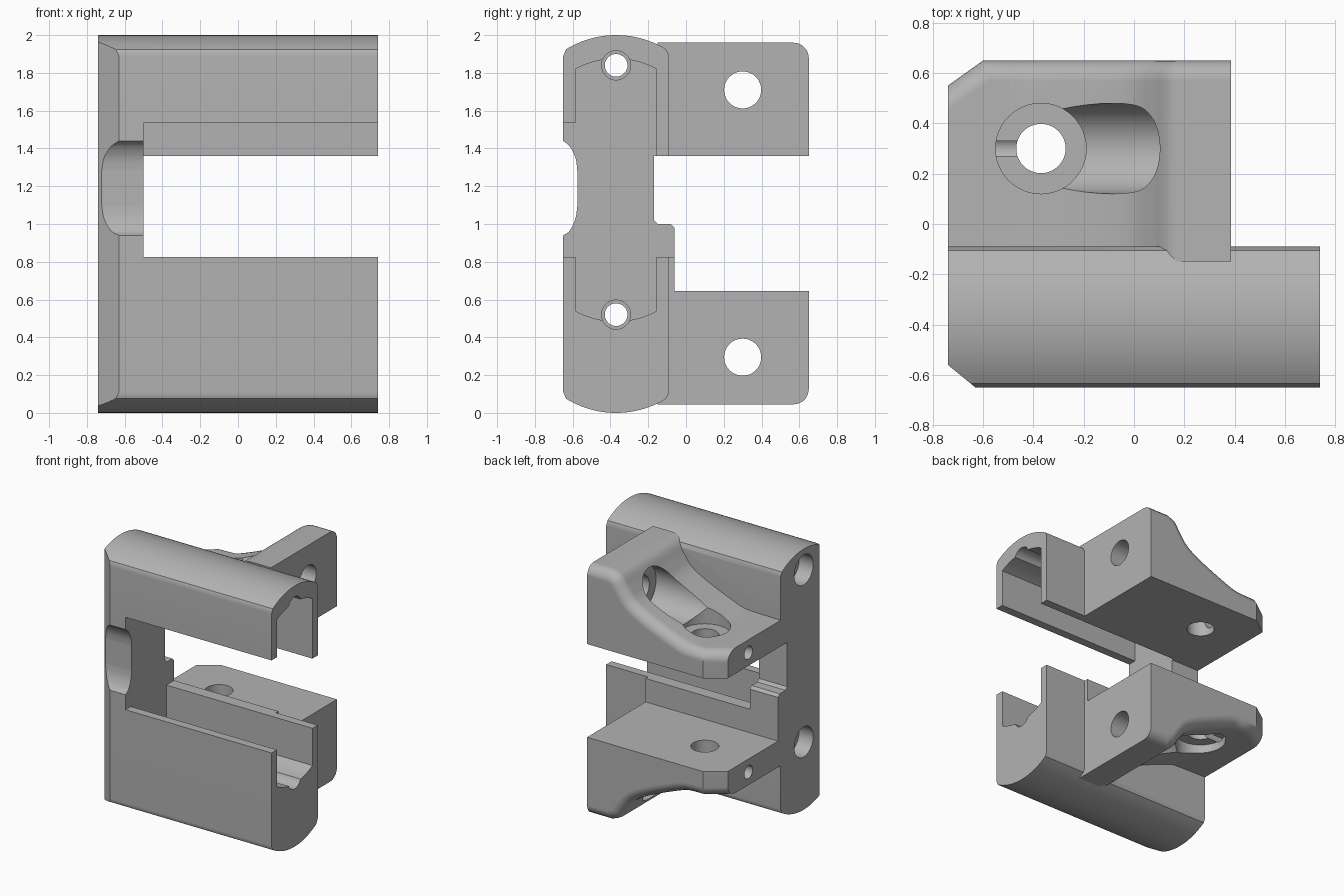
import bpy, bmesh
from math import sin, cos, pi, radians, sqrt
from mathutils import Vector

cube = bpy.data.objects.get("Cube")
if cube:
    bpy.data.objects.remove(cube, do_unlink=True)

grey = bpy.data.materials.new("light_grey")
grey.use_nodes = True
colour = (0.45, 0.45, 0.45, 1)
grey.diffuse_color = colour
grey.node_tree.nodes["Principled BSDF"].inputs["Base Color"].default_value = colour

MID_Y = -0.37       # centre line of the channel body
SUM_Z = 2.005       # upper z + lower z of the mirrored brackets


def circle(u, v, r, n=48):
    return [(u + r * cos(2 * pi * i / n), v + r * sin(2 * pi * i / n)) for i in range(n)]


def crown(half, edge_z, rise, n=20):
    """Shallow arc over the body centre line, from -y to +y."""
    r = (half * half + rise * rise) / (2 * abs(rise))
    s = 1 if rise > 0 else -1
    ys = [-half + 2 * half * i / n for i in range(n + 1)]
    return [(MID_Y + y, edge_z + rise - s * (r - sqrt(r * r - y * y))) for y in ys]


def prism_mesh(points, axis, lo, hi):
    """Extrude a closed 2D profile along one axis."""
    place = {"x": lambda a, b, t: (t, a, b),
             "y": lambda a, b, t: (a, t, b),
             "z": lambda a, b, t: (a, b, t)}[axis]
    bm = bmesh.new()
    face = bm.faces.new([bm.verts.new(place(a, b, lo)) for a, b in points])
    top = bmesh.ops.extrude_face_region(bm, geom=[face])["geom"]
    step = Vector(place(0, 0, hi - lo))
    bmesh.ops.translate(bm, vec=step, verts=[g for g in top if isinstance(g, bmesh.types.BMVert)])
    bmesh.ops.recalc_face_normals(bm, faces=bm.faces[:])
    return bm


def to_object(name, bm):
    mesh = bpy.data.meshes.new(name)
    bm.to_mesh(mesh)
    bm.free()
    mesh.materials.append(grey)
    ob = bpy.data.objects.new(name, mesh)
    bpy.context.collection.objects.link(ob)
    return ob


def combine(target, tool, operation):
    mod = target.modifiers.new("combine", "BOOLEAN")
    mod.operation, mod.solver, mod.object = operation, "EXACT", tool
    bpy.context.view_layer.objects.active = target
    bpy.ops.object.modifier_apply(modifier=mod.name)
    bpy.data.objects.remove(tool, do_unlink=True)


def cut(target, points, axis, lo, hi):
    combine(target, to_object("cutter", prism_mesh(points, axis, lo, hi)), "DIFFERENCE")


def smooth_path(knots, n=6):
    """Catmull-Rom curve through the knots."""
    k = [Vector(p) for p in knots]
    k = [2 * k[0] - k[1]] + k + [2 * k[-1] - k[-2]]
    out = []
    for a, b, c, d in zip(k, k[1:], k[2:], k[3:]):
        for i in range(n):
            t = i / n
            p = 0.5 * (2 * b + (c - a) * t + (2 * a - 5 * b + 4 * c - d) * t * t
                       + (3 * b - a - 3 * c + d) * t ** 3)
            out.append(tuple(p))
    return out + [tuple(k[-2])]


# Channel body: crowned top and bottom, thumb scoop in front, recess behind
scoop = smooth_path([(-0.65, 0.94), (-0.615, 0.965), (-0.585, 1.03), (-0.575, 1.1)], 4)
scoop += smooth_path([(-0.575, 1.28), (-0.585, 1.35), (-0.615, 1.41), (-0.65, 1.44)], 4)
profile = [(-0.65, 0.11)] + scoop + [(-0.65, 1.89)]
profile += crown(0.265, 1.925, 0.075)
profile += [(-0.09, 1.89), (-0.09, 1.36), (-0.17, 1.36), (-0.17, 1.02), (-0.15, 1.0),
            (-0.09, 1.0), (-0.09, 0.11)]
profile += crown(0.265, 0.075, -0.075)[::-1]
body = to_object("clamp_body", prism_mesh(profile, "x", -0.74, 0.74))

# Raised rail at the back of the lower channel
rail = [(-0.13, 0.6), (-0.06, 0.6), (-0.06, 0.98), (-0.08, 1.0), (-0.13, 1.0)]
combine(body, to_object("back_rail", prism_mesh(rail, "x", -0.74, 0.385)), "UNION")


# Mounting bracket: tall rib sweeping down to a low pad, chamfered outer corner
def bracket(name, flip):
    ramp = smooth_path([(0.2, 1.96), (0.13, 1.925), (0.07, 1.84), (0, 1.76),
                        (-0.15, 1.68), (-0.4, 1.58), (-0.5, 1.565)])
    outline = [(0.385, 1.36), (0.385, 1.96)] + ramp + [(-0.74, 1.56), (-0.74, 1.36)]
    bm = prism_mesh(outline, "y", -0.15, 0.65)
    normal = Vector((-0.1, 0.14, 0)).normalized()
    res = bmesh.ops.bisect_plane(bm, geom=bm.verts[:] + bm.edges[:] + bm.faces[:],
                                 plane_co=(-0.74, 0.55, 0), plane_no=normal, clear_outer=True)
    rim = [g for g in res["geom_cut"] if isinstance(g, bmesh.types.BMEdge)]
    bmesh.ops.edgenet_fill(bm, edges=rim)
    bmesh.ops.recalc_face_normals(bm, faces=bm.faces[:])
    bm.normal_update()

    def is_rim(e):
        a, b = (f.normal for f in e.link_faces)
        return max(a.y, b.y) > 0.6 and max(a.z, b.z) > 0.3
    bmesh.ops.bevel(bm, geom=[e for e in bm.edges if len(e.link_faces) == 2 and is_rim(e)],
                    offset=0.08, segments=5, profile=0.5, affect="EDGES")
    if flip:
        for v in bm.verts:
            v.co.z = SUM_Z - v.co.z
    bmesh.ops.recalc_face_normals(bm, faces=bm.faces[:])
    return to_object(name, bm)


for name, flip in (("upper_bracket", False), ("lower_bracket", True)):
    combine(body, bracket(name, flip), "UNION")

# Open channel and side window
channel = crown(0.215, 1.82, 0.055)
channel += [(-0.155, 1.36), (0, 1.36), (0, 0.825), (-0.155, 0.825)]
channel += crown(0.215, 0.54, -0.055)[::-1]
channel += [(-0.585, 0.825), (-0.8, 0.825), (-0.8, 1.535), (-0.585, 1.535)]
cut(body, channel, "x", -0.5, 0.9)

# Chamfer on the front edge of the closed end
cut(body, [(-0.74, -0.56), (-0.63, -0.65), (-0.63, -0.8), (-0.9, -0.8), (-0.9, -0.56)],
    "z", -0.1, 2.1)

# Long rod holes: groove in the channel, neck in the end wall, counterbore outside
for z in (1.84, 0.52):
    cut(body, circle(MID_Y, z, 0.077), "x", -0.52, 0.9)
    cut(body, circle(MID_Y, z, 0.06), "x", -0.9, 0.0)
    cut(body, circle(MID_Y, z, 0.115), "x", -0.9, -0.62)

# Bracket holes and screw-head pockets
for flip in (False, True):
    def level(z):
        return SUM_Z - z if flip else z

    def span(a, b):
        return sorted((level(a), level(b)))
    cut(body, circle(-0.37, 0.3, 0.18), "z", *span(1.5, 1.9))
    cut(body, circle(0.3, level(1.71), 0.18), "x", -0.37, 0.17)
    cut(body, circle(-0.37, 0.3, 0.098), "z", *span(1.2, 1.6))
    cut(body, circle(0.3, level(1.71), 0.098), "x", 0.0, 0.6)
    cut(body, circle(0.3, level(1.46), 0.05), "x", -0.9, -0.37)

# Smooth shading with crisp edges
bpy.ops.object.select_all(action="DESELECT")
body.select_set(True)
bpy.context.view_layer.objects.active = body
bpy.ops.object.shade_smooth_by_angle(angle=radians(25))
weighted = body.modifiers.new("weighted_normals", "WEIGHTED_NORMAL")
weighted.keep_sharp = True
